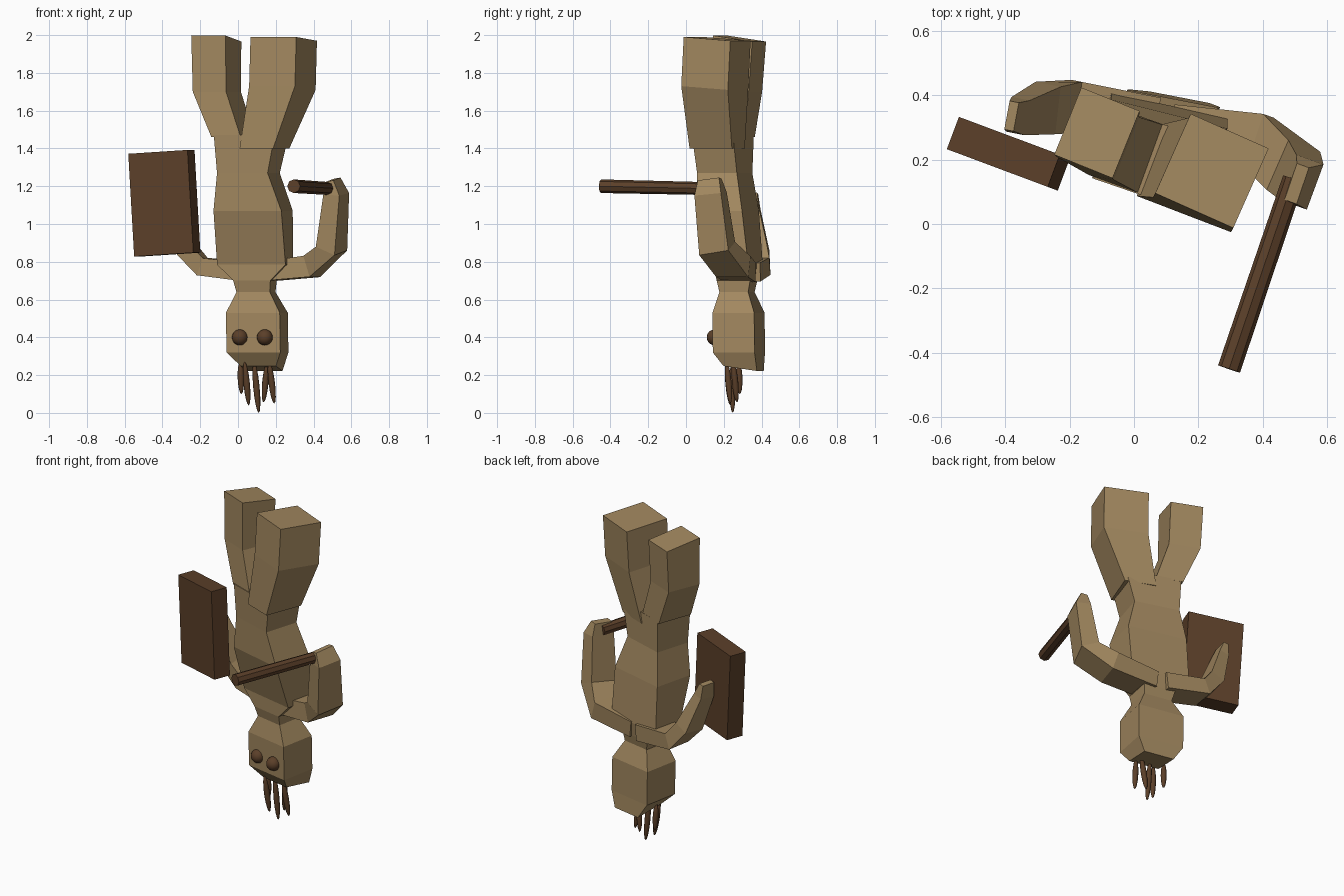
import bpy, bmesh
from math import radians, sin, cos
from mathutils import Vector, Matrix

if "Cube" in bpy.data.objects:
    bpy.data.objects.remove(bpy.data.objects["Cube"])


def material(name, rgb):
    m = bpy.data.materials.new(name)
    m.diffuse_color = (*rgb, 1)
    m.use_nodes = True
    m.node_tree.nodes["Principled BSDF"].inputs["Base Color"].default_value = m.diffuse_color
    return m


TAN = material("tan", (0.36, 0.245, 0.115))
BROWN = material("brown", (0.105, 0.05, 0.022))


def finish(name, bm, mat, smooth=False):
    bmesh.ops.recalc_face_normals(bm, faces=bm.faces)
    me = bpy.data.meshes.new(name)
    bm.to_mesh(me)
    bm.free()
    me.materials.append(mat)
    for p in me.polygons:
        p.use_smooth = smooth
    ob = bpy.data.objects.new(name, me)
    bpy.context.collection.objects.link(ob)
    return ob


def loft(name, rings, mat=TAN):
    """Skin a list of four-corner rings and cap both ends."""
    bm = bmesh.new()
    rows = [[bm.verts.new(p) for p in r] for r in rings]
    for a, b in zip(rows, rows[1:]):
        for i in range(4):
            j = (i + 1) % 4
            bm.faces.new((a[i], a[j], b[j], b[i]))
    bm.faces.new(rows[0])
    bm.faces.new(rows[-1])
    return finish(name, bm, mat)


CORNERS = ((-1, -1), (1, -1), (1, 1), (-1, 1))


def level_ring(x, y, z, w, d, yaw, tilt=0):
    """Rectangle turned about z; tilt raises the back edge."""
    rot = Matrix.Rotation(radians(yaw), 3, 'Z')
    return [Vector((x, y, z)) + rot @ Vector((i * w / 2, j * d / 2, j * tilt))
            for i, j in CORNERS]


def sweep_rings(path, ref):
    """Rectangles square to a path: thickness in its plane, depth along ref."""
    pts = [Vector(p[:3]) for p in path]
    out = []
    for k, p in enumerate(path):
        t = (pts[min(k + 1, len(pts) - 1)] - pts[max(k - 1, 0)]).normalized()
        side = ref.cross(t).normalized()
        dep = t.cross(side)
        out.append([pts[k] + side * i * p[3] + dep * j * p[4] for i, j in CORNERS])
    return out


# Inverted torso, neck and head in one column
loft("torso_and_head", [level_ring(*r) for r in (
    (0.070, 0.195, 1.47, 0.34, 0.23, -19),
    (0.055, 0.205, 1.27, 0.28, 0.22, -17),
    (0.080, 0.220, 1.07, 0.37, 0.25, -14),
    (0.090, 0.275, 0.785, 0.37, 0.19, -12),
    (0.090, 0.270, 0.70, 0.20, 0.18, -11),
    (0.095, 0.270, 0.64, 0.18, 0.155, -11),
    (0.100, 0.278, 0.53, 0.29, 0.225, -11),
    (0.103, 0.280, 0.32, 0.29, 0.225, -11),
    (0.125, 0.305, 0.235, 0.19, 0.18, -11, -0.013))])

# Legs pointing up
loft("left_leg", [level_ring(*r) for r in (
    (-0.025, 0.23, 1.46, 0.165, 0.225, -20),
    (-0.112, 0.27, 1.70, 0.19, 0.21, -22),
    (-0.115, 0.283, 1.982, 0.195, 0.225, -22, -0.016))])
loft("right_leg", [level_ring(*r) for r in (
    (0.140, 0.165, 1.40, 0.19, 0.24, -21),
    (0.235, 0.152, 1.72, 0.265, 0.27, -24, -0.01),
    (0.242, 0.165, 1.98, 0.265, 0.27, -24, -0.01))])

# Bent arms
back = Vector((sin(radians(20)), cos(radians(20)), 0))
loft("right_arm", sweep_rings((
    (0.12, 0.285, 0.745, 0.05, 0.085),
    (0.39, 0.25, 0.775, 0.058, 0.09),
    (0.495, 0.165, 0.87, 0.057, 0.085),
    (0.52, 0.13, 1.16, 0.045, 0.075),
    (0.505, 0.125, 1.235, 0.02, 0.06)), back))
loft("left_arm", sweep_rings((
    (0.06, 0.31, 0.745, 0.05, 0.085),
    (-0.19, 0.365, 0.775, 0.048, 0.08),
    (-0.275, 0.36, 0.87, 0.045, 0.075),
    (-0.36, 0.335, 1.08, 0.03, 0.055),
    (-0.38, 0.335, 1.16, 0.015, 0.045)), Vector((0.2, 1, 0))))

# Shield slab
bm = bmesh.new()
bmesh.ops.create_cube(bm, size=1, matrix=(
    Matrix.Translation((-0.402 + 0.012, 0.218, 1.11))
    @ Matrix.Rotation(radians(-20.5), 4, 'Z') @ Matrix.Rotation(radians(-3.5), 4, 'Y')
    @ Matrix.Diagonal((0.335, 0.107, 0.545, 1))))
finish("shield", bm, BROWN)


def along(a, b):
    """Matrix placing a z-aligned primitive between two points."""
    d = b - a
    return Matrix.Translation((a + b) / 2) @ d.to_track_quat('Z', 'Y').to_matrix().to_4x4()


# Club
a, b = Vector((0.495, 0.14, 1.187)), Vector((0.295, -0.45, 1.2))
bm = bmesh.new()
bmesh.ops.create_cone(bm, cap_ends=True, segments=8, radius1=0.034, radius2=0.036,
                      depth=(b - a).length, matrix=along(a, b))
finish("club", bm, BROWN)

# Eyes
for name, x, y in (("left_eye", 0.01, 0.187), ("right_eye", 0.142, 0.152)):
    bm = bmesh.new()
    bmesh.ops.create_uvsphere(bm, u_segments=16, v_segments=10, radius=0.042,
                              matrix=Matrix.Translation((x, y, 0.40)))
    finish(name, bm, BROWN, True)

# Hair tufts hanging from the crown
for k, (x0, y0, x1, y1, z1) in enumerate((
        (0.012, 0.28, 0.018, 0.285, 0.10), (0.035, 0.215, 0.057, 0.235, 0.04),
        (0.085, 0.245, 0.11, 0.247, 0.0), (0.155, 0.25, 0.135, 0.27, 0.055),
        (0.165, 0.215, 0.192, 0.235, 0.05))):
    a, b = Vector((x0, y0, 0.27)), Vector((x1, y1, z1))
    bm = bmesh.new()
    bmesh.ops.create_uvsphere(bm, u_segments=10, v_segments=8, radius=1, matrix=along(a, b)
                              @ Matrix.Diagonal((0.017, 0.017, (b - a).length / 2, 1)))
    finish(f"hair_tuft_{k + 1}", bm, BROWN, True)
